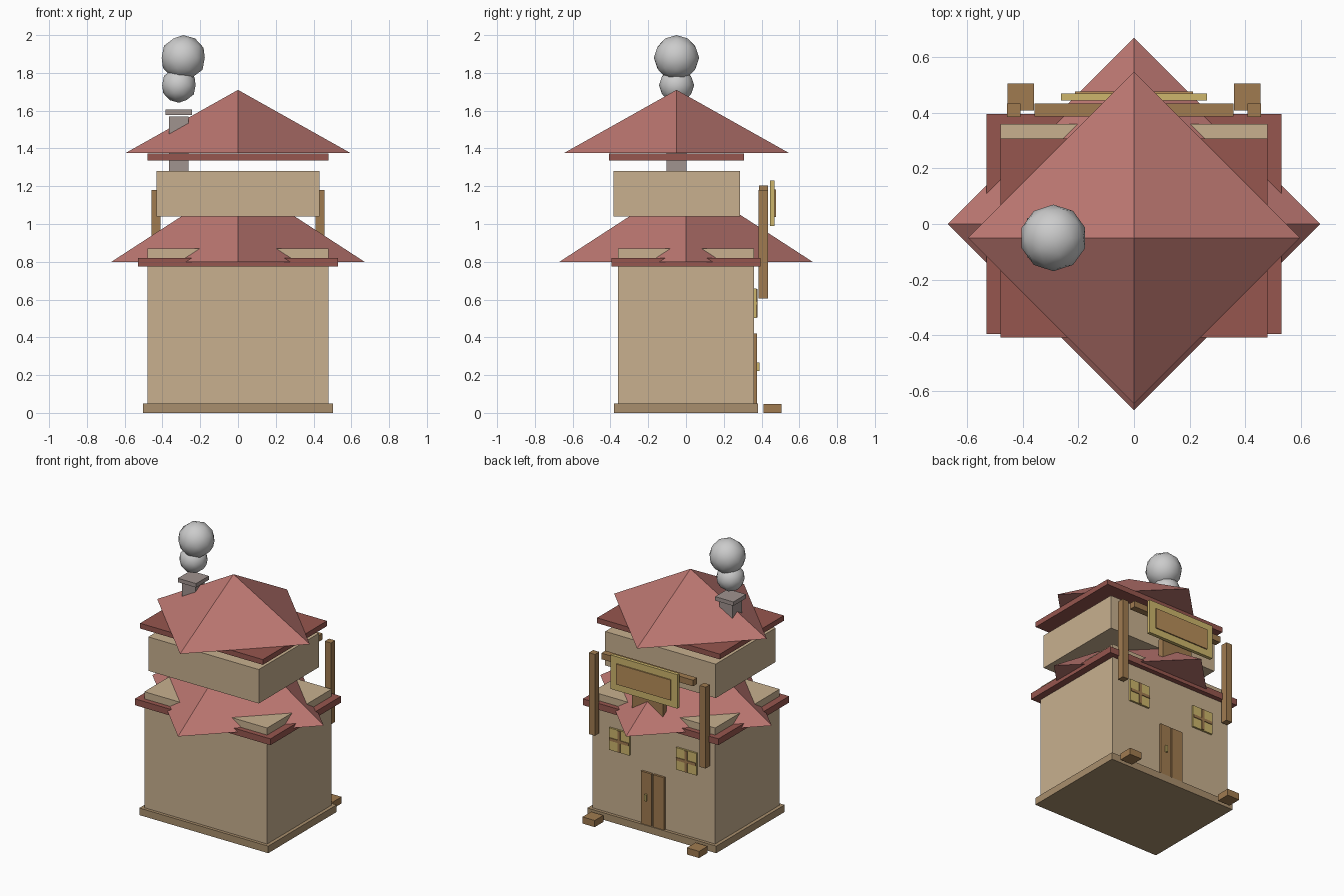
import bpy, math

if "Cube" in bpy.data.objects:
    bpy.data.objects.remove(bpy.data.objects["Cube"])

def material(name, hex_code):
    def lin(c):
        return c / 12.92 if c <= 0.04045 else ((c + 0.055) / 1.055) ** 2.4
    m = bpy.data.materials.new(name)
    rgb = [lin(int(hex_code[i:i + 2], 16) / 255) for i in (0, 2, 4)]
    m.diffuse_color = (*rgb, 1)
    m.use_nodes = True
    m.node_tree.nodes["Principled BSDF"].inputs["Base Color"].default_value = m.diffuse_color
    return m

PLASTER = material("plaster", "C8B08F")
BASE = material("base", "A98F6D")
ROOF = material("roof", "BC7771")
TRIM = material("trim", "96564E")
WOOD = material("wood", "A07B50")
STONE = material("stone", "A0938F")
YELLOW = material("yellow", "CDB66C")
BOARD = material("board", "B88F5A")
SMOKE = material("smoke", "D6D6D9")

def finish(name, mat):
    ob = bpy.context.object
    ob.name = name
    ob.data.materials.append(mat)
    return ob

def box(name, x, y, z, mat):
    """Box from (min, max) ranges on each axis."""
    c = [(r[0] + r[1]) / 2 for r in (x, y, z)]
    bpy.ops.mesh.primitive_cube_add(size=1, location=c)
    ob = finish(name, mat)
    ob.scale = [r[1] - r[0] for r in (x, y, z)]
    bpy.ops.object.transform_apply(location=False, rotation=False, scale=True)
    return ob

def pyramid(name, r, y, z0, z1, mat):
    bpy.ops.mesh.primitive_cone_add(vertices=4, radius1=r, radius2=0,
                                    depth=z1 - z0, location=(0, y, (z0 + z1) / 2))
    return finish(name, mat)

def puff(name, r, loc):
    bpy.ops.mesh.primitive_ico_sphere_add(subdivisions=2, radius=r, location=loc)
    finish(name, SMOKE)
    bpy.ops.object.shade_smooth()

# Lower storey
box("foundation", (-.504, .504), (-.382, .382), (0, .05), BASE)
box("lower_walls", (-.48, .48), (-.36, .36), (.05, .87), PLASTER)
box("lower_eaves", (-.53, .53), (-.395, .395), (.775, .82), TRIM)
pyramid("lower_roof", .67, 0, .80, 1.235, ROOF)

# Upper storey
box("upper_walls", (-.432, .432), (-.385, .285), (1.04, 1.28), PLASTER)
box("upper_eaves", (-.48, .48), (-.408, .308), (1.335, 1.372), TRIM)
pyramid("upper_roof", .597, -.05, 1.375, 1.71, ROOF)

# Chimney and smoke
box("chimney", (-.365, -.262), (-.102, .002), (1.26, 1.57), STONE)
box("chimney_cap", (-.385, -.243), (-.121, .021), (1.578, 1.606), STONE)
puff("small_puff", .093, (-.313, -.05, 1.735))
puff("large_puff", .12, (-.29, -.05, 1.88))

# Double door on the back wall
box("door_leaf_left", (.008, .09), (.355, .376), (.05, .42), WOOD)
box("door_leaf_right", (-.09, -.004), (.355, .376), (.05, .42), WOOD)
box("door_handle", (.04, .056), (.37, .388), (.222, .268), YELLOW)

for s, side in ((-1, "right"), (1, "left")):
    # Windows with crossed bars
    x = .262 * s
    box(f"window_{side}", (x - .08, x + .08), (.355, .373), (.502, .658), YELLOW)
    box(f"window_upright_{side}", (x - .01, x + .01), (.36, .378), (.505, .655), WOOD)
    box(f"window_crossbar_{side}", (x - .077, x + .077), (.36, .378), (.57, .59), WOOD)
    # Porch posts and footings
    x = .433 * s
    box(f"post_{side}", (x - .024, x + .024), (.385, .433), (.605, 1.18), WOOD)
    x = .408 * s
    box(f"footing_{side}", (x - .048, x + .048), (.409, .505), (0, .047), WOOD)

# Hanging sign with beam and bracket
box("sign_beam", (-.358, .358), (.387, .433), (1.16, 1.203), WOOD)
box("sign_bracket", (-.12, .12), (.387, .43), (.85, 1.02), WOOD)
box("sign_frame", (-.262, .262), (.445, .469), (.99, 1.23), YELLOW)
box("sign_panel", (-.213, .213), (.46, .477), (1.038, 1.182), BOARD)
